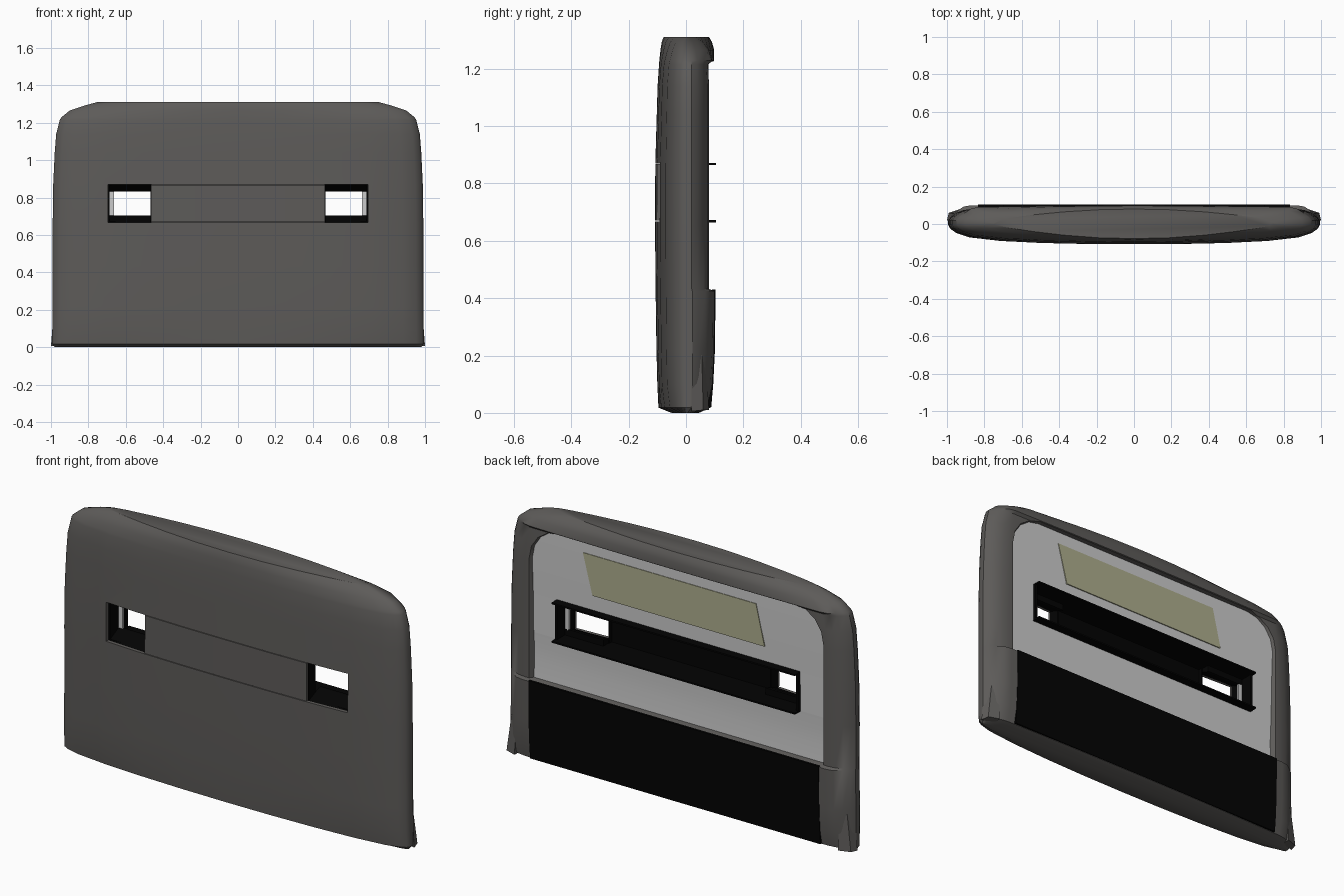
import bpy, bmesh, math

if "Cube" in bpy.data.objects:
    bpy.data.objects.remove(bpy.data.objects["Cube"])


def material(name, rgb):
    m = bpy.data.materials.new(name)
    m.diffuse_color = (*rgb, 1)
    m.use_nodes = True
    m.node_tree.nodes["Principled BSDF"].inputs["Base Color"].default_value = m.diffuse_color
    return m


DARK = material("dark_shell", (0.11, 0.105, 0.1))
LIGHT = material("light_panel", (0.55, 0.55, 0.55))
BLACK = material("black_trim", (0.001, 0.001, 0.001))
KHAKI = material("khaki_label", (0.42, 0.42, 0.27))


def make(name, bm, mat=None):
    bmesh.ops.recalc_face_normals(bm, faces=bm.faces)
    me = bpy.data.meshes.new(name)
    bm.to_mesh(me)
    bm.free()
    ob = bpy.data.objects.new(name, me)
    bpy.context.collection.objects.link(ob)
    if mat:
        me.materials.append(mat)
    return ob


def loft(name, rings, mat=None, caps=True, closed=True):
    bm = bmesh.new()
    rows = [[bm.verts.new(p) for p in r] for r in rings]
    n = len(rows[0])
    for a, b in zip(rows, rows[1:]):
        for i in range(n if closed else n - 1):
            j = (i + 1) % n
            bm.faces.new((a[i], a[j], b[j], b[i]))
    if caps:
        bm.faces.new(rows[0][::-1])
        bm.faces.new(rows[-1])
    return make(name, bm, mat)


def box(name, x0, x1, y0, y1, z0, z1, mat=None):
    ring = lambda z: [(x0, y0, z), (x1, y0, z), (x1, y1, z), (x0, y1, z)]
    return loft(name, [ring(z0), ring(z1)], mat)


def smooth(ob, deg=35):
    bpy.ops.object.select_all(action='DESELECT')
    ob.select_set(True)
    bpy.context.view_layer.objects.active = ob
    bpy.ops.object.shade_smooth_by_angle(angle=math.radians(deg))


def cut(ob, cutter):
    mod = ob.modifiers.new("cut", 'BOOLEAN')
    mod.operation, mod.solver, mod.object = 'DIFFERENCE', 'EXACT', cutter
    bpy.context.view_layer.objects.active = ob
    bpy.ops.object.modifier_apply(modifier=mod.name)
    bpy.data.objects.remove(cutter)


# Shell: horizontal half section, (x fraction, y fraction of front / back depth)
front = [(0, -1), (.25, -.99), (.5, -.94), (.72, -.84), (.89, -.66), (.96, -.44),
         (.99, -.24), (1, -.05)]
back = [(1, .25), (.985, .5), (.955, .77), (.92, .93), (.88, 1), (.7, 1), (.5, 1), (.25, 1), (0, 1)]
half = front + back
section = half + [(-x, y) for x, y in half[-2:0:-1]]


def depth(x, y, f, b, k):
    if y < 0:
        d = f
    else:  # steps in the back rim fade out towards the sides
        d = b if abs(x) < .93 else min(b, .088)
    return y * d * (1 - k * x * x)


# (z, half width, front depth, back depth, pinch of the ends)
levels = [(0, .98, .05, .045, .5), (.018, .994, .096, .085, .15), (.1, .993, .1, .092, 0),
          (.22, .992, .103, .098, 0), (.425, .991, .106, .1, 0), (.432, .991, .106, .08, 0),
          (.65, .991, .108, .08, 0), (.87, .988, .107, .08, 0), (1.04, .98, .102, .08, 0),
          (1.14, .972, .099, .08, 0), (1.215, .953, .094, .08, .05), (1.228, .945, .093, .098, .1),
          (1.265, .9, .089, .098, .25), (1.292, .82, .085, .091, .45), (1.311, .75, .078, .08, .75)]
shell = loft("backrest_shell",
             [[(x * w, depth(x, y, f, b, k), z) for x, y in section]
              for z, w, f, b, k in levels])

# Recess opening in the back, with rounded top corners
W, Z0, Z1, R = .86, .432, 1.225, .17
outline = [(W, Z0)]
outline += [(W - R + R * math.cos(t * math.pi / 8), Z1 - R + R * math.sin(t * math.pi / 8))
            for t in range(5)]
outline += [(-x, z) for x, z in outline[::-1]]
cut(shell, loft("recess_cutter", [[(x * s, y, z) for x, z in outline]
                                  for y, s in ((.02, .94), (.13, 1.02))]))

# Handle slots right through, the channel behind the grip, and the seams of the grip
for s in (-1, 1):
    a, b = sorted((s * .465, s * .695))
    cut(shell, box("slot_cutter", a, b, -.2, .2, .667, .87))
cut(shell, box("channel_cutter", -.5, .5, -.055, .2, .667, .87))
for z in (.667, .867):
    cut(shell, box("seam_cutter", -.48, .48, -.2, -.085, z, z + .003))
shell.data.materials.clear()
shell.data.materials.append(DARK)
smooth(shell, 32)


# Light inset panel, left open around the handle
def panel(name, x0, x1, prof):
    return loft(name, [[(x0, y, z), (x1, y, z)] for z, y in prof], LIGHT,
                caps=False, closed=False)


smooth(panel("panel_upper", -.87, .87, [(1.24, .066), (1.05, .066), (.87, .062)]))
smooth(panel("panel_lower", -.87, .87, [(.667, .06), (.6, .057), (.52, .056), (.428, .06)]))
for s in (-1, 1):
    panel("panel_side", s * .69, s * .87, [(.87, .062), (.667, .06)])

# Black handle surround, narrowing inside to a smaller opening at each end
box("handle_top_wall", -.70, .70, -.07, .105, .864, .872, BLACK)
box("handle_bottom_wall", -.70, .70, -.07, .105, .664, .672, BLACK)
for s in (-1, 1):
    a, b = sorted((s * .687, s * .70))
    box("handle_end_wall", a, b, -.07, .078, .666, .87, BLACK)
    a, b = sorted((s * .462, s * .468))
    box("grip_end", a, b, -.088, -.03, .668, .869, BLACK)
    for z0, z1 in ((.87, .832), (.667, .705)):
        loft("opening_taper", [[(s * x, -.088 if x < .5 else -.075, z0), (s * x, .0, z1),
                                (s * x, .012, z1), (s * x, .012, z0)] for x in (.467, .69)], BLACK)
    a, b = sorted((s * .664, s * .69))
    box("opening_side_strip", a, b, .0, .012, .7, .835, LIGHT)
box("grip_back", -.465, .465, -.056, -.05, .668, .869, BLACK)

# Black pocket on the lower back
loft("pocket_panel", [[(-.835, b - .01, z), (.835, b - .01, z),
                       (.835, b + .003, z), (-.835, b + .003, z)]
                      for z, b in ((.02, .085), (.1, .092), (.22, .098), (.43, .1))], BLACK)

# Slanted khaki label on the panel
loft("label", [[(x, y, z) for x, z in ((.545, 1.16), (-.45, 1.16), (-.5, .95), (.49, .95))]
               for y in (.06, .069)], KHAKI)

# Small flared tips at the lower back corners
for s in (-1, 1):
    loft("corner_flare", [[(s * .93, .03, .01), (s * 1, .02, .006), (s * .99, .06, .01), (s * .93, .08, .01)],
                          [(s * .94, .03, .2), (s * .985, .02, .2), (s * .965, .055, .2), (s * .93, .07, .2)]],
         DARK)
